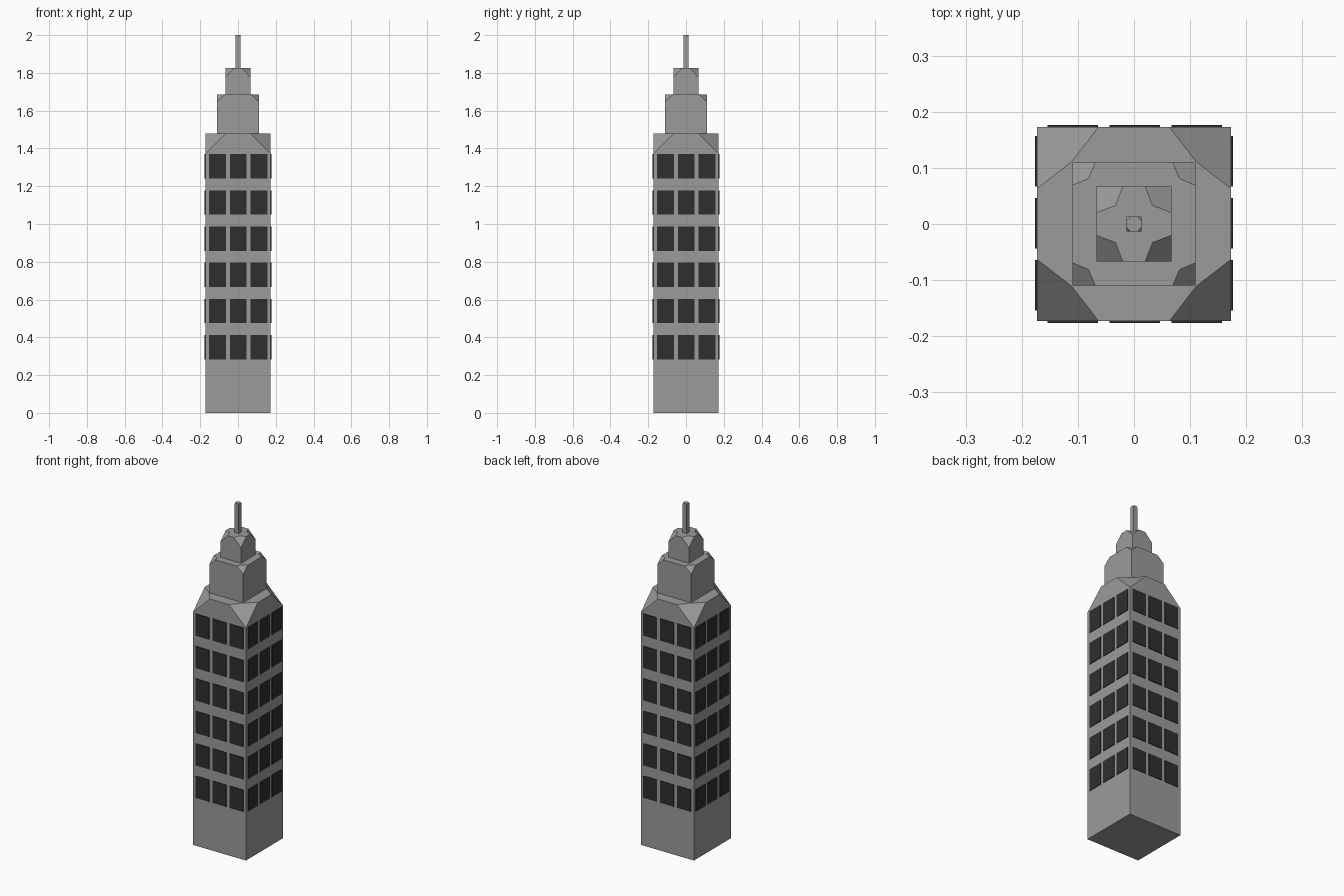
import bpy, bmesh
from mathutils import Matrix, Vector

if "Cube" in bpy.data.objects:
    bpy.data.objects.remove(bpy.data.objects["Cube"])


def material(name, value):
    m = bpy.data.materials.new(name)
    m.diffuse_color = (value, value, value, 1)
    m.use_nodes = True
    m.node_tree.nodes["Principled BSDF"].inputs["Base Color"].default_value = m.diffuse_color
    return m


STONE = material("grey stone", 0.33)
GLASS = material("dark window", 0.028)


def finish(name, bm, mat):
    bmesh.ops.recalc_face_normals(bm, faces=bm.faces)
    mesh = bpy.data.meshes.new(name)
    bm.to_mesh(mesh)
    bm.free()
    mesh.materials.append(mat)
    obj = bpy.data.objects.new(name, mesh)
    bpy.context.collection.objects.link(obj)


def block(name, half, z0, z1, edge, inner, low):
    """Square block whose four upper corners are cut away.
    edge: where the cut meets the rim, inner: its inner corner, low: its foot."""
    bm = bmesh.new()
    rings = []
    for q in range(4):
        rot = Matrix.Rotation(q * 1.5707963268, 3, 'Z')
        pts = [(half, half, z0), (half, half, low), (half, edge, z1),
               (inner, inner, z1), (edge, half, z1)]
        rings.append([bm.verts.new(rot @ Vector(p)) for p in pts])
    top = []
    for q in range(4):
        base, foot, a, mid, b = rings[q]
        nbase, nfoot, na = rings[(q + 1) % 4][:3]
        bm.faces.new((foot, b, mid, a))                       # cut corner
        bm.faces.new((base, nbase, nfoot, na, b, foot))       # side
        top += [a, mid, b]
    bm.faces.new(top)
    bm.faces.new([r[0] for r in reversed(rings)])
    finish(name, bm, STONE)


# Stepped tower, bottom to top
block("main_shaft", 0.173, 0, 1.48, 0.063, 0.111, 1.372)
block("upper_tier", 0.110, 1.48, 1.685, 0.069, 0.081, 1.648)
block("crown_tier", 0.067, 1.685, 1.825, 0.020, 0.033, 1.777)
block("spire", 0.0135, 1.825, 2.0, 0.006, 0.0097, 1.992)

# Thin window plates, three columns by six rows on each side
bm = bmesh.new()
for axis in (0, 1):
    for side in (-1, 1):
        for col in range(3):
            for row in range(6):
                pos, size = [0, 0, 0.348 + 0.1914 * row], [0, 0, 0.129]
                pos[axis], size[axis] = side * 0.1735, 0.006
                pos[1 - axis], size[1 - axis] = 0.0015 + 0.1105 * (col - 1), 0.0895
                bmesh.ops.create_cube(bm, size=1, matrix=Matrix.Translation(pos)
                                      @ Matrix.Diagonal((*size, 1)))
finish("windows", bm, GLASS)
